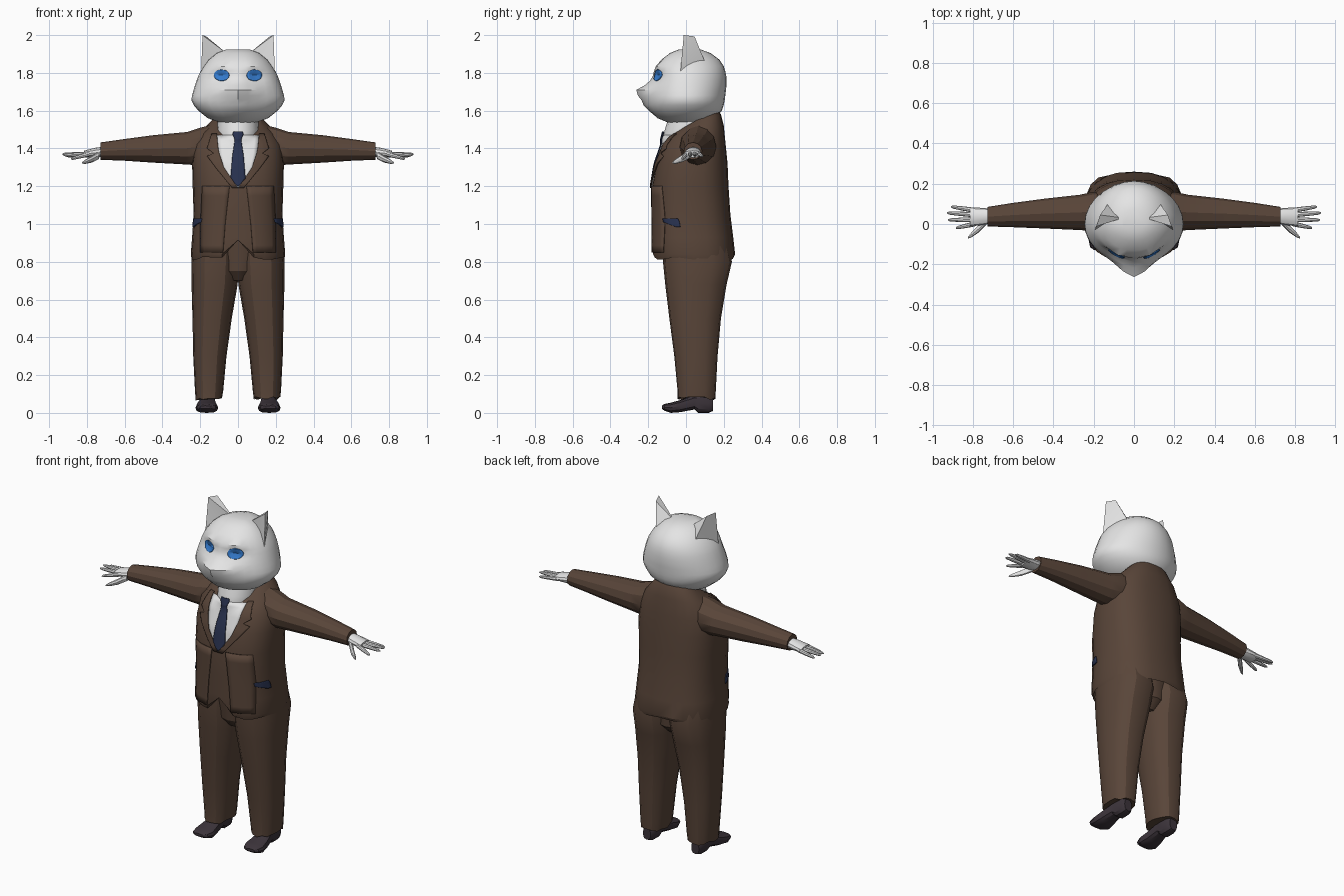
import bpy, bmesh, math, random
from math import sin, cos, pi, exp
from mathutils import Vector
from mathutils.bvhtree import BVHTree

random.seed(4)
cube = bpy.data.objects.get("Cube")
if cube:
    bpy.data.objects.remove(cube)


def material(name, rgb):
    m = bpy.data.materials.new(name)
    m.use_nodes = True
    m.diffuse_color = (*rgb, 1)
    bsdf = m.node_tree.nodes["Principled BSDF"]
    bsdf.inputs["Base Color"].default_value = (*rgb, 1)
    bsdf.inputs["Roughness"].default_value = 0.8
    return m


FUR = material("white_fur", (0.78, 0.78, 0.78))
SUIT = material("brown_cloth", (0.10, 0.06, 0.041))
NAVY = material("navy_cloth", (0.022, 0.032, 0.08))
SHOE = material("dark_leather", (0.045, 0.034, 0.043))
BLUE = material("blue_eye", (0.035, 0.2, 0.62))
made = []


def finish(name, bm, mat, recalc=True):
    if recalc:
        bmesh.ops.recalc_face_normals(bm, faces=bm.faces)
    mesh = bpy.data.meshes.new(name)
    bm.to_mesh(mesh)
    bm.free()
    mesh.materials.append(mat)
    ob = bpy.data.objects.new(name, mesh)
    bpy.context.scene.collection.objects.link(ob)
    made.append(ob)
    return ob


def power(t, e):
    return math.copysign(abs(t) ** e, t)


def loft(name, rings, mat, n=16, e=1.0, shape=None, cap_start=True):
    """Skin closed rings, each given as centre, first and second half axis."""
    bm = bmesh.new()
    loops = []
    for c, u, v in rings:
        loop = []
        for i in range(n):
            a = 2 * pi * i / n
            p = c + u * power(cos(a), e) + v * power(sin(a), e)
            loop.append(bm.verts.new(shape(p) if shape else p))
        loops.append(loop)
    for low, high in zip(loops, loops[1:]):
        for i in range(n):
            j = (i + 1) % n
            bm.faces.new((low[i], low[j], high[j], high[i]))
    if cap_start:
        bm.faces.new(loops[0])
    bm.faces.new(loops[-1])
    return finish(name, bm, mat)


def zring(z, hw, y0, y1, x=0, tilt=0):
    return (Vector((x, (y0 + y1) / 2, z)), Vector((hw, 0, 0)),
            Vector((0, (y1 - y0) / 2, tilt)))


def xring(s, x, y0, y1, z0, z1):
    return (Vector((s * x, (y0 + y1) / 2, (z0 + z1) / 2)),
            Vector((0, (y1 - y0) / 2, 0)), Vector((0, 0, (z1 - z0) / 2)))


def yring(s, y, x0, x1, z0, z1):
    return (Vector((s * (x0 + x1) / 2, y, (z0 + z1) / 2)),
            Vector(((x1 - x0) / 2, 0, 0)), Vector((0, 0, (z1 - z0) / 2)))


def plate(name, rows, targets, mat, lift, s=1, side=False, cols=6, steps=4):
    """Thin sheet draped on the targets; rows are height, start, end."""
    trees = [BVHTree.FromPolygons([v.co for v in t.data.vertices],
             [p.vertices[:] for p in t.data.polygons]) for t in targets]
    ray = Vector((-s, 0, 0)) if side else Vector((0, 1, 0))
    lines = [[a[k] + (b[k] - a[k]) * i / steps for k in range(3)]
             for a, b in zip(rows, rows[1:]) for i in range(steps)]
    lines.append(rows[-1])
    bm = bmesh.new()
    grid = []
    for z, a, b in lines:
        line = []
        for i in range(cols + 1):
            t = a + (b - a) * i / cols
            start = Vector((2 * s, t, z)) if side else Vector((s * t, -2, z))
            hits = [tree.ray_cast(start, ray) for tree in trees]
            near = min([h[3] for h in hits if h[0]] or [1.98])
            near = near if side else min(near, 1.98)
            line.append(bm.verts.new(start + ray * (near - lift)))
        grid.append(line)
    for r, q in zip(grid, grid[1:]):
        for i in range(cols):
            bm.faces.new((r[i], r[i + 1], q[i + 1], q[i]))
    bm.normal_update()
    if sum(f.normal.dot(ray) for f in bm.faces) > 0:
        bmesh.ops.reverse_faces(bm, faces=bm.faces)
    ob = finish(name, bm, mat, recalc=False)
    mod = ob.modifiers.new("thickness", "SOLIDIFY")
    mod.thickness = 0.006
    return ob


# Jacket body with a split and slightly ragged hem
def hem(p):
    if p.z < 0.9 and p.y < -0.1 and abs(p.x) < 0.03:
        p.z = 0.915
    elif p.z < 0.83:
        p.z += random.uniform(-0.008, 0.012)
    return p


jacket = loft("jacket_body", [
    zring(0.88, 0.22, -0.14, 0.22), zring(0.815, 0.245, -0.172, 0.253),
    zring(0.84, 0.25, -0.18, 0.26), zring(0.93, 0.243, -0.18, 0.25),
    zring(1.05, 0.235, -0.18, 0.235), zring(1.2, 0.24, -0.18, 0.225),
    zring(1.32, 0.243, -0.16, 0.22), zring(1.42, 0.232, -0.125, 0.21),
    zring(1.49, 0.19, -0.095, 0.2, 0, 0.03),
    zring(1.53, 0.145, -0.07, 0.185, 0, 0.05),
    zring(1.55, 0.12, -0.05, 0.165, 0, 0.06)],
    SUIT, 24, 0.8, hem, cap_start=False)

# Shirt neck, shirt front and tie
neck = loft("shirt_neck", [
    zring(1.38, 0.09, -0.12, 0.1), zring(1.45, 0.105, -0.125, 0.12),
    zring(1.5, 0.112, -0.112, 0.13), zring(1.57, 0.105, -0.09, 0.14)], FUR)
chest = [jacket, neck]
plate("shirt_front", [(1.19, -0.005, 0.005), (1.3, -0.08, 0.08),
      (1.37, -0.1, 0.1), (1.47, -0.113, 0.113)], chest, FUR, 0.004, cols=10)
plate("tie", [(1.2, -0.003, 0.003), (1.24, -0.04, 0.04), (1.36, -0.03, 0.03),
      (1.44, -0.018, 0.018), (1.455, -0.02, 0.02), (1.475, -0.029, 0.029),
      (1.49, -0.024, 0.024)], chest, NAVY, 0.012)

# Trouser seat joining the legs
loft("trouser_seat", [zring(0.7, 0.06, -0.06, 0.15),
     zring(0.75, 0.12, -0.1, 0.2), zring(0.92, 0.2, -0.12, 0.21)], SUIT)

# Head with muzzle point, eye sockets and brows
def head_shape(p):
    for depth, x, z in ((0.02, 0.09, 1.785), (-0.014, 0.08, 1.835)):
        if p.y < 0:
            p.y += depth * exp(-((abs(p.x) - x) / 0.045) ** 2
                               - ((p.z - z) / 0.03) ** 2)
    return p


HEAD = [  # height, half width, back, front, muzzle
    (1.522, 0.03, 0.04, 0.04, 0), (1.535, 0.09, 0.1, 0.09, 0),
    (1.56, 0.16, 0.15, 0.15, 0), (1.6, 0.21, 0.19, 0.185, 0.012),
    (1.63, 0.235, 0.2, 0.195, 0.03), (1.655, 0.246, 0.205, 0.195, 0.04),
    (1.68, 0.244, 0.208, 0.195, 0.06), (1.71, 0.235, 0.212, 0.19, 0.073),
    (1.735, 0.228, 0.214, 0.183, 0.035), (1.76, 0.219, 0.214, 0.174, 0.015),
    (1.785, 0.21, 0.213, 0.168, 0.008), (1.81, 0.198, 0.208, 0.165, 0.004),
    (1.835, 0.182, 0.2, 0.158, 0), (1.87, 0.155, 0.177, 0.13, 0),
    (1.905, 0.112, 0.13, 0.085, 0), (1.925, 0.06, 0.075, 0.035, 0)]
bm = bmesh.new()
N = 28
loops = [[bm.verts.new(head_shape(Vector((
    hw * sin(2 * pi * i / N),
    (-front if cos(2 * pi * i / N) > 0 else -back) * cos(2 * pi * i / N)
    - nose * max(0, cos(2 * pi * i / N)) ** 14, z)))) for i in range(N)]
    for z, hw, back, front, nose in HEAD]
for low, high in zip(loops, loops[1:]):
    for i in range(N):
        j = (i + 1) % N
        bm.faces.new((low[i], low[j], high[j], high[i]))
bm.faces.new(loops[0])
bm.faces.new(loops[-1])
head = finish("head", bm, FUR)

for s, label in ((1, "left"), (-1, "right")):
    # Eyes
    rows = [(1.788 + 0.029 * sin(a), 0.088 - 0.04 * cos(a), 0.088 + 0.04 * cos(a))
            for a in [pi * k / 8 for k in range(-4, 5)]]
    plate(label + "_eye", rows, [head], BLUE, 0.006, s, steps=1)

    # Ear with a hollow front
    bm = bmesh.new()
    a, o, b, h, t, r = [bm.verts.new((s * x, y, z)) for x, y, z in (
        (0.055, 0.03, 1.9), (0.195, -0.03, 1.8), (0.13, 0.1, 1.86),
        (0.13, 0.01, 1.87), (0.188, -0.012, 2.0), (0.168, 0.045, 1.993))]
    for f in ((a, b, r), (b, o, r), (o, t, r), (a, r, t), (a, t, h), (h, t, o),
              (a, h, b), (b, h, o)):
        bm.faces.new(f)
    finish(label + "_ear", bm, FUR)

    # Lapel, front panel edge and pocket
    plate(label + "_lapel", [(1.19, 0.0, 0.03), (1.3, 0.075, 0.12),
          (1.36, 0.095, 0.165), (1.375, 0.1, 0.13), (1.4, 0.105, 0.165),
          (1.48, 0.113, 0.14)], chest, SUIT, 0.012, s)
    plate(label + "_front_panel", [(0.85, 0.08, 0.2), (1.0, 0.068, 0.2),
          (1.2, 0.045, 0.19)], [jacket], SUIT, 0.008, s)
    plate(label + "_pocket", [(1.03, -0.125, -0.045), (1.01, -0.12, -0.035),
          (0.985, -0.055, -0.03)], [jacket], NAVY, 0.008, s, side=True)

    # Sleeve
    loft(label + "_sleeve", [xring(s, *v) for v in (
        (0.1, 0.0, 0.15, 1.33, 1.535), (0.2, -0.035, 0.16, 1.31, 1.51),
        (0.27, -0.03, 0.145, 1.315, 1.487), (0.45, -0.022, 0.125, 1.325, 1.47),
        (0.6, -0.016, 0.105, 1.335, 1.45), (0.727, -0.012, 0.085, 1.34, 1.432))],
        SUIT, 12)

    # Hand
    loft(label + "_palm", [xring(s, *v) for v in (
        (0.7, 0.005, 0.075, 1.36, 1.41), (0.75, -0.005, 0.08, 1.35, 1.405),
        (0.815, -0.012, 0.083, 1.353, 1.388))], FUR, 12)
    fingers = (("little", 0.068, 0.086, 0.91, 1.36),
               ("ring", 0.046, 0.055, 0.93, 1.37),
               ("middle", 0.022, 0.02, 0.925, 1.365),
               ("index", 0.001, -0.02, 0.885, 1.345))
    for name, y0, y1, tip, z in fingers:
        rings = []
        for f, w in ((0, 0.013), (0.5, 0.011), (0.9, 0.008), (1, 0.003)):
            y, c = y0 + (y1 - y0) * f, 1.37 + (z - 1.37) * f
            rings.append(xring(s, 0.79 + (tip - 0.79) * f, y - w, y + w, c - w, c + w))
        loft(f"{label}_{name}_finger", rings, FUR, 8)
    loft(label + "_thumb", [xring(s, *v) for v in (
        (0.735, -0.005, 0.03, 1.345, 1.385), (0.775, -0.045, -0.01, 1.325, 1.36),
        (0.81, -0.068, -0.045, 1.318, 1.34), (0.825, -0.073, -0.065, 1.32, 1.328))],
        FUR, 8)

    # Trouser leg
    def cuff(p):
        if p.z < 0.08:
            p.z += random.uniform(-0.006, 0.014)
        return p

    loft(label + "_trouser_leg", [zring(z, hw, y0, y1, s * x) for z, hw, y0, y1, x in (
        (0.072, 0.07, -0.045, 0.155, 0.154), (0.12, 0.075, -0.045, 0.158, 0.153),
        (0.3, 0.088, -0.062, 0.167, 0.149), (0.5, 0.104, -0.088, 0.185, 0.137),
        (0.68, 0.122, -0.11, 0.215, 0.124), (0.8, 0.127, -0.122, 0.243, 0.12),
        (0.9, 0.12, -0.12, 0.22, 0.115))], SUIT, 16, 0.85, cuff)

    # Shoe with a raised arch
    loft(label + "_shoe", [yring(s, *v) for v in (
        (0.142, 0.135, 0.185, 0.01, 0.08), (0.12, 0.122, 0.195, 0.0, 0.1),
        (0.065, 0.12, 0.197, 0.0, 0.1), (0.045, 0.122, 0.2, 0.018, 0.095),
        (-0.03, 0.112, 0.218, 0.004, 0.068), (-0.08, 0.105, 0.225, 0.0, 0.054),
        (-0.115, 0.118, 0.218, 0.012, 0.047), (-0.128, 0.145, 0.2, 0.022, 0.038))],
        SHOE, 12, 0.75)

# Shading
bpy.ops.object.select_all(action="DESELECT")
for ob in made:
    ob.select_set(True)
bpy.context.view_layer.objects.active = made[0]
bpy.ops.object.shade_smooth_by_angle(angle=math.radians(28))
